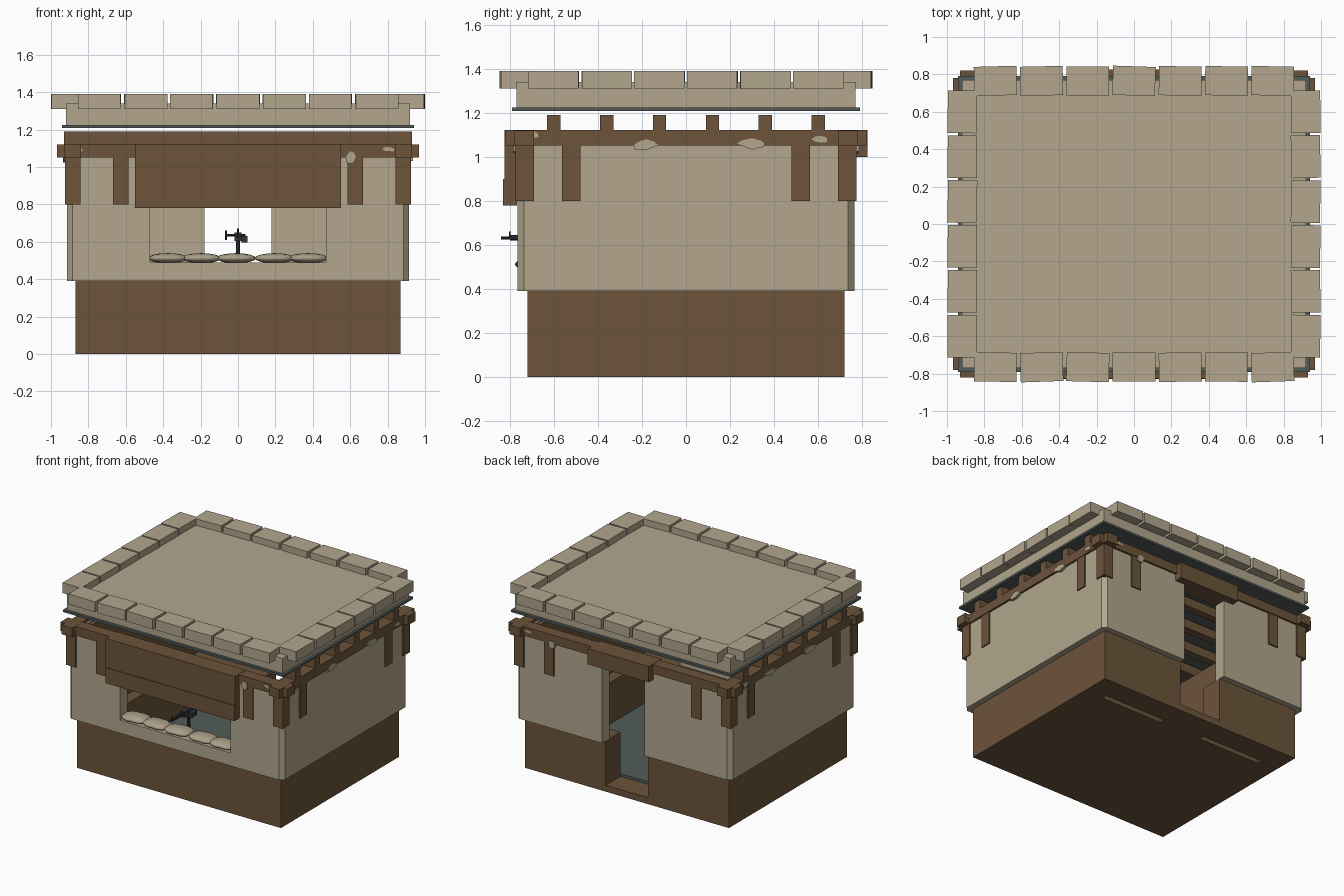
import bpy, bmesh, math, random
from mathutils import Matrix, Vector

if "Cube" in bpy.data.objects:
    bpy.data.objects.remove(bpy.data.objects["Cube"])
random.seed(4)


def mat(name, r, g, b):
    m = bpy.data.materials.new(name)
    m.diffuse_color = (r, g, b, 1)
    m.use_nodes = True
    m.node_tree.nodes["Principled BSDF"].inputs["Base Color"].default_value = m.diffuse_color
    return m


TAN = mat("sand plaster", .445, .381, .270)
BROWN = mat("brown timber", .150, .087, .042)
GREY = mat("grey floor", .085, .107, .100)
BAG = mat("sack cloth", .400, .345, .250)
GUN = mat("dark metal", .030, .035, .037)


def finish(bm, name, m):
    bmesh.ops.recalc_face_normals(bm, faces=bm.faces[:])
    me = bpy.data.meshes.new(name)
    bm.to_mesh(me)
    bm.free()
    me.materials.append(m)
    o = bpy.data.objects.new(name, me)
    bpy.context.collection.objects.link(o)
    return o


def add_box(bm, x0, x1, y0, y1, z0, z1, rot=0):
    c = Vector(((x0 + x1) / 2, (y0 + y1) / 2, (z0 + z1) / 2))
    M = Matrix.Translation(c) @ Matrix.Rotation(rot, 4, 'Z') @ Matrix.Diagonal((x1 - x0, y1 - y0, z1 - z0, 1))
    bmesh.ops.create_cube(bm, size=1, matrix=M)


def boxes(name, m, *bs):
    bm = bmesh.new()
    for b in bs:
        add_box(bm, *b)
    return finish(bm, name, m)


def add_prism(bm, pts, z0, z1):
    lo = [bm.verts.new((x, y, z0)) for x, y in pts]
    hi = [bm.verts.new((x, y, z1)) for x, y in pts]
    bm.faces.new(lo)
    bm.faces.new(hi)
    n = len(pts)
    for i in range(n):
        j = (i + 1) % n
        bm.faces.new((lo[i], lo[j], hi[j], hi[i]))


# Brown foundation: U-shaped wall with a door gap at the back, on a slab
X, Y, x, y, d = .87, .72, .71, .54, .18
bm = bmesh.new()
add_prism(bm, [(d, Y), (X, Y), (X, -Y), (-X, -Y), (-X, Y), (-d, Y), (-d, y),
               (-x, y), (-x, -y), (x, -y), (x, y), (d, y)], 0, .39)
add_box(bm, -d, d, .5, Y, 0, .05)
add_box(bm, -x, x, -y, .5, 0, .05)
finish(bm, "foundation", BROWN)
boxes("floor", GREY, (-x, x, -y, y, .05, .07))

# Plaster walls: two C-shaped halves with chamfered corners, plus window sill
X, Y, t, c = .915, .765, .09, .03
bm = bmesh.new()
for s in (-1, 1):
    pts = [(d, Y), (X - c, Y), (X, Y - c), (X, c - Y), (X - c, -Y), (.47, -Y),
           (.47, t - Y), (X - t, t - Y), (X - t, Y - t), (d, Y - t)]
    add_prism(bm, [(s * a, b) for a, b in pts], .39, 1.10)
add_box(bm, -.47, .47, -Y, -.60, .39, .49)
finish(bm, "walls", TAN)
boxes("inner_planks", BROWN, *[(s * .81 - .016, s * .81 + .016, -.67, .67, .39, 1.09) for s in (-1, 1)])

# Ring beams along wall tops, with crossing ends
ring = []
for s in (-1, 1):
    ring.append((-.967, .967, s * .735 - .045, s * .735 + .045, 1.05, 1.12))
    ring.append((s * .885 - .045, s * .885 + .045, -.82, .82, 1.051, 1.121))
boxes("ring_beams", BROWN, *ring)

# Short hanging posts set into the walls
posts = []
for sx in (-1, 1):
    for sy in (-1, 1):
        for px, py in ((.883, .733), (.627, .733), (.883, .52)):
            posts.append((sx * px - .042, sx * px + .042, sy * py - .042, sy * py + .042, .80, 1.06))
boxes("wall_posts", BROWN, *posts)

# Ragged plaster chips left over the beams
bm = bmesh.new()


def chip(u, z, w, h, axis, side):
    off = .786 if axis == 'y' else .936
    pts = []
    for i in range(8):
        a = i * math.tau / 8
        r = random.uniform(.6, 1.1)
        pts.append((u + w * r * math.cos(a), z + h * r * math.sin(a)))
    vs = []
    for k in (off, off - .04):
        vs.append([bm.verts.new((p, side * k, q) if axis == 'y' else (side * k, p, q)) for p, q in pts])
    bm.faces.new(vs[0])
    bm.faces.new(vs[1])
    for i in range(8):
        j = (i + 1) % 8
        bm.faces.new((vs[0][i], vs[0][j], vs[1][j], vs[1][i]))


for s in (-1, 1):
    for u, z, w, h in ((-.86, 1.095, .04, .015), (.80, 1.095, .04, .015), (.60, 1.05, .03, .035)):
        chip(u, z, w, h, 'y', s)
    for u, z, w, h in ((-.69, 1.10, .03, .015), (-.18, 1.055, .07, .03), (.30, 1.06, .09, .025), (.61, 1.08, .045, .025)):
        chip(u, z, w, h, 'x', s)
finish(bm, "plaster_chips", TAN)

# Lintels: front window block with lower plank, back door block
boxes("front_lintel", BROWN, (-.55, .55, -.825, -.69, .90, 1.122), (-.55, .55, -.83, -.768, .78, .90))
boxes("door_lintel", BROWN, (-.26, .26, .67, .825, 1.0, 1.122))

# Roof joists
boxes("roof_joists", BROWN, *[(-.93, .93, v - .03, v + .03, 1.12, 1.19)
                              for v in [-.6 + .24 * i for i in range(6)]])

# Roof: dark sheet, plaster slab, rim blocks
boxes("roof_sheet", GREY, (-.94, .94, -.79, .79, 1.208, 1.224))
boxes("roof_slab", TAN, (-.92, .92, -.77, .77, 1.224, 1.34))
bm = bmesh.new()
for s in (-1, 1):
    for i in range(7):
        u = (i - 3) * .247
        add_box(bm, u - .114, u + .114, s * .765 - .078, s * .765 + .078, 1.31, 1.39, random.uniform(-.035, .035))
    for i in range(6):
        v = (i - 2.5) * .24
        add_box(bm, s * .918 - .078, s * .918 + .078, v - .114, v + .114, 1.31, 1.39, random.uniform(-.025, .025))
finish(bm, "rim_blocks", TAN)

# Sandbags along the sill
for i, u in enumerate((-.375, -.195, -.01, .195, .375)):
    bm = bmesh.new()
    M = Matrix.Translation((u, -.70, .512)) @ Matrix.Rotation(random.uniform(-.1, .1), 4, 'Z') @ Matrix.Diagonal((.1, .07, .027, 1))
    bmesh.ops.create_uvsphere(bm, u_segments=16, v_segments=8, radius=1, matrix=M)
    for v in bm.verts:  # squarer, pillow-like outline
        q = M.inverted() @ v.co
        r = math.hypot(q.x, q.y)
        if r > .01:
            k = 1 + .18 * (2 * abs(q.x * q.y) / r ** 2)
            v.co = M @ Vector((q.x * k, q.y * k, q.z))
    for f in bm.faces:
        f.smooth = True
    finish(bm, "sandbag_%d" % (i + 1), BAG)


# Mounted gun: pedestal, body, barrel, grips
def rod(bm, a, b, r):
    a, b = Vector(a), Vector(b)
    M = Matrix.Translation((a + b) / 2) @ (b - a).to_track_quat('Z', 'Y').to_matrix().to_4x4()
    bmesh.ops.create_cone(bm, cap_ends=True, segments=10, radius1=r, radius2=r, depth=(b - a).length, matrix=M)


bm = bmesh.new()
rod(bm, (0, -.60, .07), (0, -.60, .61), .012)
for k in range(3):
    a = math.tau * k / 3 + math.pi / 2
    rod(bm, (0, -.60, .2), (.14 * math.cos(a), -.60 + .14 * math.sin(a), .075), .01)
add_box(bm, -.018, .018, -.68, -.52, .605, .65)
add_box(bm, .018, .05, -.63, -.57, .595, .63)
rod(bm, (-.0, -.68, .632), (-.0, -.80, .632), .013)
rod(bm, (-.0, -.80, .632), (-.0, -.84, .632), .007)
rod(bm, (0, -.80, .632), (0, -.80, .66), .004)
rod(bm, (-.07, -.53, .635), (.04, -.53, .635), .006)
rod(bm, (-.065, -.53, .61), (-.065, -.53, .66), .006)
rod(bm, (0, -.60, .65), (0, -.60, .67), .006)
finish(bm, "mounted_gun", GUN)
